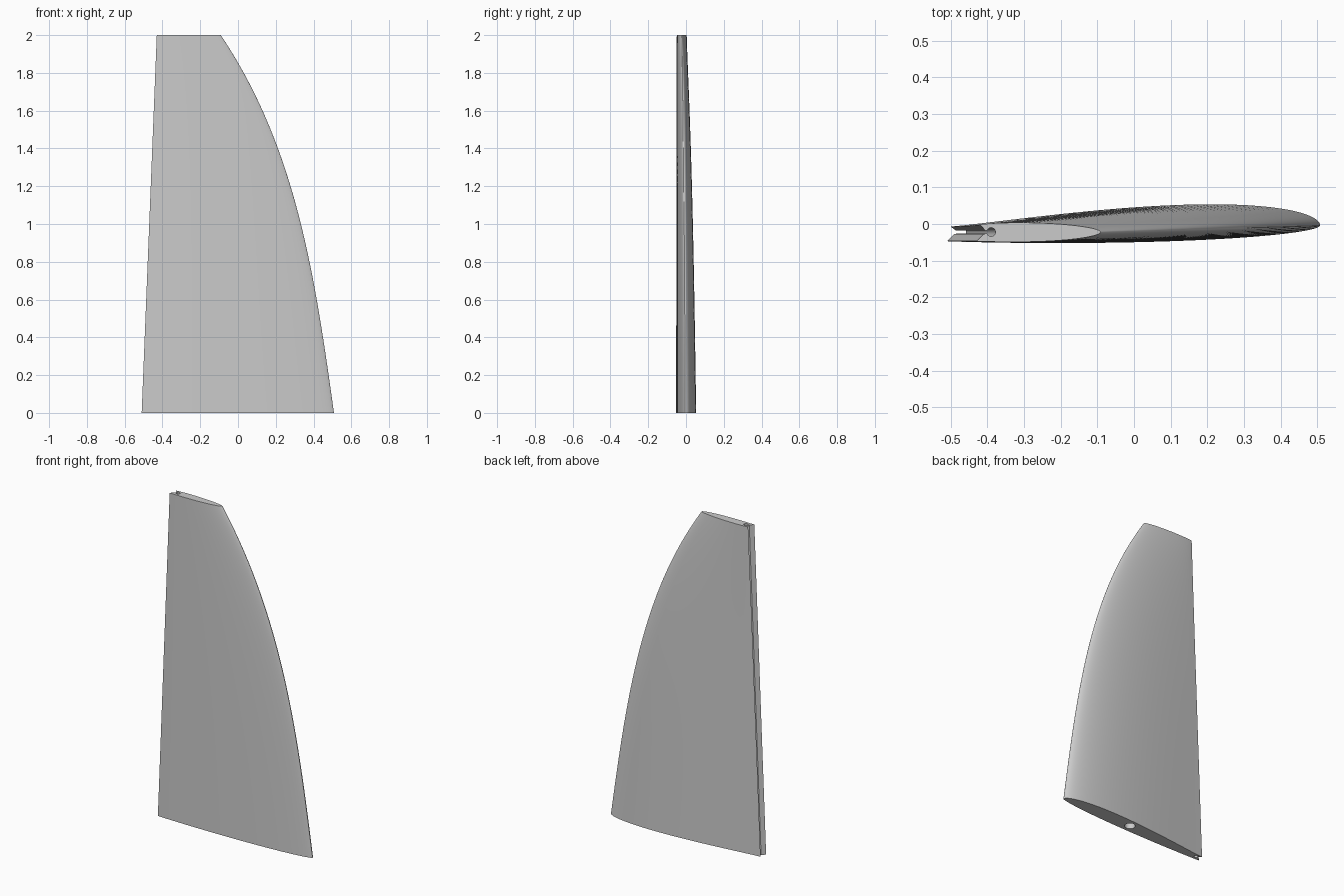
import bpy, bmesh, math

if "Cube" in bpy.data.objects:
    bpy.data.objects.remove(bpy.data.objects["Cube"])

LEVELS, ARC = 48, 40
grey = bpy.data.materials.new("plain_grey")
grey.diffuse_color = (0.6, 0.6, 0.6, 1)
grey.use_nodes = True
grey.node_tree.nodes["Principled BSDF"].inputs["Base Color"].default_value = grey.diffuse_color


def trailing(z):
    return -0.51 + 0.04 * z


def leading(z):
    return 0.508 - z * (0.140 + 0.0335 * z**2 + 0.0016 * z**4)


def chord(z):
    return leading(z) - trailing(z)


def bulge(s, p):
    # rounded nose, tapering tail, peak height of one
    m = p / (p + 0.5)
    return (s / m)**p * math.sqrt(max(0, 1 - s) / (1 - m))


def surface(s, z, side):
    # blend of root and tip sections: tail y, nose y, bulge height, bulge power
    root, tip = {1: ((-0.008, -0.004, 0.059, 1.17), (-0.004, -0.022, 0.016, 0.7)),
                 -1: ((-0.047, -0.004, -0.026, 0.93), (-0.047, -0.022, -0.0145, 1.0))}[side]
    w = (chord(0) - chord(z)) / (chord(0) - chord(2))
    ys = [a + (b - a) * s + h * bulge(s, p) for a, b, h, p in (root, tip)]
    return ys[0] * (1 - w) + ys[1] * w


def section(z):
    c, te = chord(z), trailing(z)
    pts = []
    # upper skin, nose to tail lip
    s0 = 0.01 / c
    for i in range(ARC + 1):
        s = s0 + (1 - s0) * math.cos(i / ARC * math.pi / 2)
        pts.append((te + s * c, surface(s, z, 1)))
    # bevelled upper lip, hinge slot with round end, bevelled lower lip
    pts.append((te + 0.024, -0.018))
    for i in range(15):
        a = math.radians(160 - 320 * i / 14)
        pts.append((te + 0.04 + 0.012 * math.cos(a), -0.022 + 0.012 * math.sin(a)))
    pts.append((te + 0.02, -0.027))
    # lower skin, tail to nose
    for i in range(ARC):
        s = math.sin(i / ARC * math.pi / 2)
        pts.append((te + s * c, surface(s, z, -1)))
    return pts


# lofted wing panel
bm = bmesh.new()
rings = []
for k in range(LEVELS + 1):
    z = 2 * k / LEVELS
    rings.append([bm.verts.new((x, y, z)) for x, y in section(z)])
n = len(rings[0])
for a, b in zip(rings, rings[1:]):
    for i in range(n):
        j = (i + 1) % n
        bm.faces.new((a[i], a[j], b[j], b[i]))
bm.faces.new(rings[0])
bm.faces.new(rings[-1])
bmesh.ops.recalc_face_normals(bm, faces=bm.faces)
mesh = bpy.data.meshes.new("wing_panel")
bm.to_mesh(mesh)
bm.free()
mesh.materials.append(grey)
wing = bpy.data.objects.new("wing_panel", mesh)
bpy.context.collection.objects.link(wing)

# spar socket in the root face
bpy.ops.mesh.primitive_cylinder_add(vertices=32, radius=0.03, depth=1.0, location=(0.03, 0, 0))
cutter = bpy.context.object
cutter.name = "spar_socket_cutter"
cutter.data.materials.append(grey)
cutter.hide_render = True
mod = wing.modifiers.new("spar_socket", 'BOOLEAN')
mod.operation = 'DIFFERENCE'
mod.solver = 'EXACT'
mod.object = cutter
bpy.context.view_layer.objects.active = wing
bpy.ops.object.select_all(action='DESELECT')
wing.select_set(True)
bpy.ops.object.modifier_apply(modifier=mod.name)
bpy.data.objects.remove(cutter)
bpy.ops.object.shade_smooth_by_angle(angle=math.radians(30))
